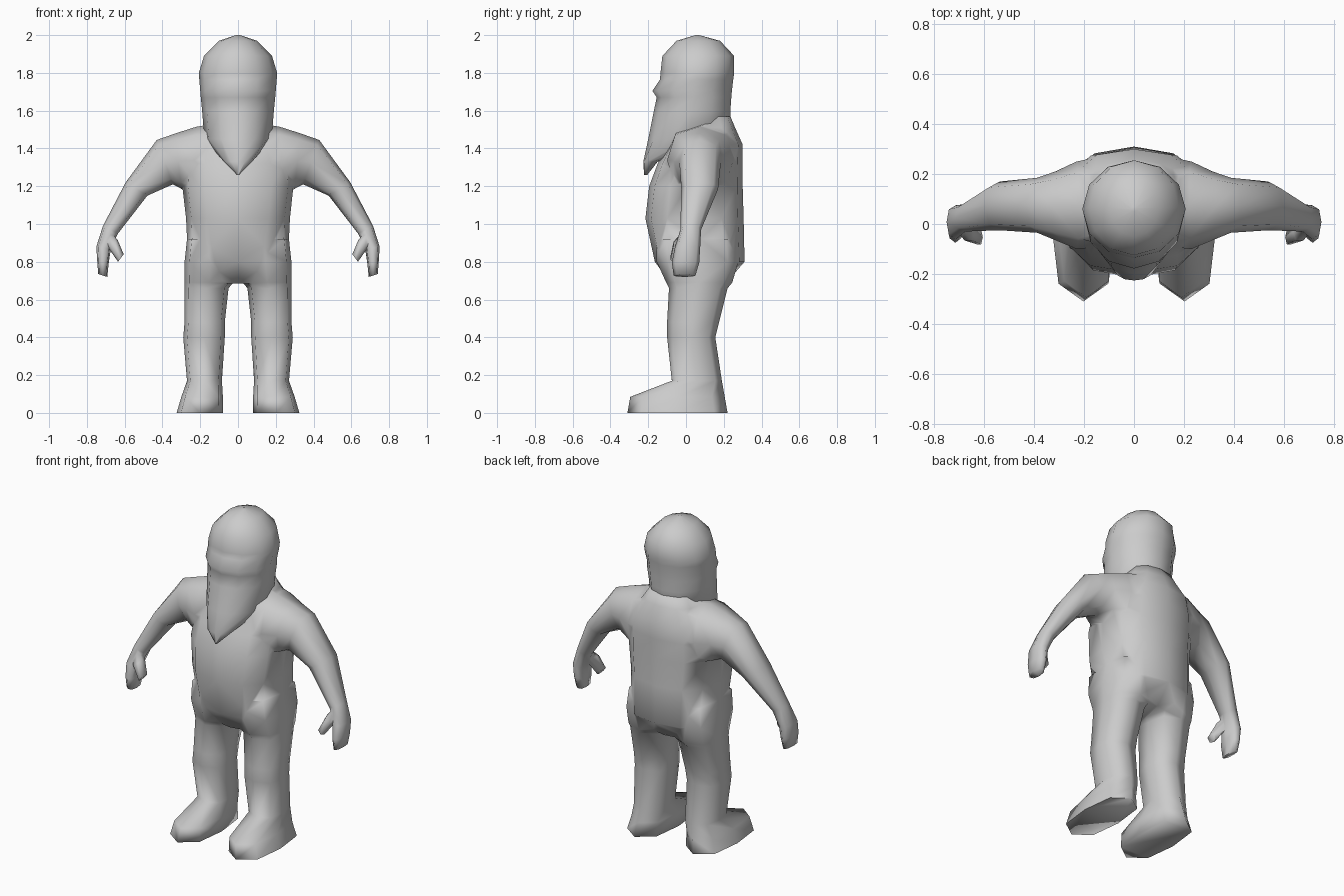
import bpy, bmesh, math
from mathutils import Vector

if "Cube" in bpy.data.objects:
    bpy.data.objects.remove(bpy.data.objects["Cube"])

mat = bpy.data.materials.new("plain grey")
mat.diffuse_color = (0.6, 0.6, 0.6, 1)
mat.use_nodes = True
mat.node_tree.nodes["Principled BSDF"].inputs["Base Color"].default_value = mat.diffuse_color


def spow(s, p):
    return math.copysign(abs(s) ** p, s) if abs(s) > 1e-6 else 0


def loft(name, rings, n=8, pu=0.8, pv=0.8):
    """Skin closed rings; each ring is (centre, half axis u, half axis v)."""
    bm = bmesh.new()
    loops = []
    for c, u, v in rings:
        loop = []
        for i in range(n):
            a = 2 * math.pi * i / n
            s, t = spow(math.cos(a), pu), spow(math.sin(a), pv)
            loop.append(bm.verts.new(Vector(c) + Vector(u) * s + Vector(v) * t))
        loops.append(loop)
    for a, b in zip(loops, loops[1:]):
        for i in range(n):
            j = (i + 1) % n
            bm.faces.new((a[i], a[j], b[j], b[i]))
    bm.faces.new(loops[0])
    bm.faces.new(loops[-1])
    bmesh.ops.recalc_face_normals(bm, faces=bm.faces)
    me = bpy.data.meshes.new(name)
    bm.to_mesh(me)
    bm.free()
    me.materials.append(mat)
    ob = bpy.data.objects.new(name, me)
    bpy.context.collection.objects.link(ob)
    return ob


def level(z, x0, x1, y0, y1):
    """Horizontal ring from its bounds."""
    return (((x0 + x1) / 2, (y0 + y1) / 2, z), ((x1 - x0) / 2, 0, 0), (0, (y1 - y0) / 2, 0))


def limb(side, xo, zo, xi, zi, y0, y1):
    """Tilted ring from its outer and inner points and its depth."""
    return ((side * (xo + xi) / 2, (y0 + y1) / 2, (zo + zi) / 2),
            (side * (xo - xi) / 2, 0, (zo - zi) / 2), (0, (y1 - y0) / 2, 0))


def smooth(ob, angle):
    bpy.ops.object.select_all(action='DESELECT')
    ob.select_set(True)
    bpy.context.view_layer.objects.active = ob
    bpy.ops.object.shade_smooth_by_angle(angle=math.radians(angle))


# torso: height, half width, front, back
torso = [(0.685, 0.15, -0.08, 0.21), (0.80, 0.265, -0.165, 0.31), (1.03, 0.275, -0.215, 0.305),
         (1.20, 0.295, -0.195, 0.30), (1.32, 0.29, -0.15, 0.30), (1.42, 0.25, -0.10, 0.30),
         (1.51, 0.18, -0.06, 0.26), (1.57, 0.14, -0.04, 0.235)]
body = loft("body", [level(z, -w, w, a, b) for z, w, a, b in torso], n=12, pu=0.75, pv=0.85)

# limbs, joined into the body
parts = []
for side, tag in ((-1, "left"), (1, "right")):
    arm = [(0.10, 1.535, 0.12, 1.17, -0.09, 0.275), (0.22, 1.515, 0.24, 1.16, -0.10, 0.25),
           (0.33, 1.48, 0.30, 1.185, -0.065, 0.21),
           (0.43, 1.445, 0.345, 1.21, -0.035, 0.185), (0.595, 1.22, 0.48, 1.15, -0.025, 0.17),
           (0.715, 0.99, 0.635, 0.95, -0.03, 0.08), (0.75, 0.88, 0.675, 0.865, -0.06, 0.075),
           (0.745, 0.80, 0.685, 0.79, -0.075, 0.07), (0.74, 0.735, 0.692, 0.72, -0.065, 0.05)]
    parts.append(loft(tag + "_arm", [limb(side, *r) for r in arm]))
    thumb = [(0.72, 0.93, 0.665, 0.965, -0.03, 0.04), (0.69, 0.875, 0.637, 0.915, -0.07, 0.01),
             (0.635, 0.80, 0.605, 0.84, -0.085, -0.02)]
    parts.append(loft(tag + "_thumb", [limb(side, *r) for r in thumb], n=6))
    leg = [(0.0, 0.08, 0.325, -0.31, 0.22), (0.085, 0.08, 0.30, -0.295, 0.205),
           (0.17, 0.085, 0.27, -0.075, 0.19), (0.40, 0.07, 0.29, -0.10, 0.155),
           (0.48, 0.07, 0.283, -0.10, 0.175), (0.66, 0.05, 0.283, -0.09, 0.22),
           (0.69, 0.025, 0.283, -0.105, 0.245), (0.80, 0.005, 0.283, -0.155, 0.28),
           (0.92, 0.005, 0.27, -0.16, 0.27)]
    parts.append(loft(tag + "_leg", [level(z, side * a, side * b, c, d) for z, a, b, c, d in leg],
                      pu=0.6, pv=0.9))
for p in parts:
    bpy.context.view_layer.objects.active = body
    m = body.modifiers.new("join", 'BOOLEAN')
    m.operation, m.solver, m.object = 'UNION', 'EXACT', p
    bpy.ops.object.modifier_apply(modifier=m.name)
    bpy.data.objects.remove(p)

# tidy the seams so that the skin shades as one surface
bm = bmesh.new()
bm.from_mesh(body.data)
bmesh.ops.remove_doubles(bm, verts=bm.verts, dist=0.015)
bmesh.ops.triangulate(bm, faces=[f for f in bm.faces if len(f.verts) > 4 and f.normal.z > -0.9])
bm.to_mesh(body.data)
bm.free()
smooth(body, 100)

# capped head, nose and pointed beard in one skin
head = [(1.26, 0.006, -0.222, -0.205), (1.33, 0.075, -0.226, -0.15), (1.45, 0.178, -0.20, 0.235),
        (1.60, 0.19, -0.17, 0.235), (1.67, 0.197, -0.155, 0.24), (1.705, 0.20, -0.178, 0.243),
        (1.765, 0.205, -0.138, 0.25), (1.80, 0.207, -0.135, 0.255),
        (1.89, 0.18, -0.125, 0.255), (1.97, 0.10, -0.05, 0.18), (2.0, 0.01, 0.05, 0.07)]
smooth(loft("head", [level(z, -w, w, a, b) for z, w, a, b in head], n=12, pu=1, pv=1), 80)
